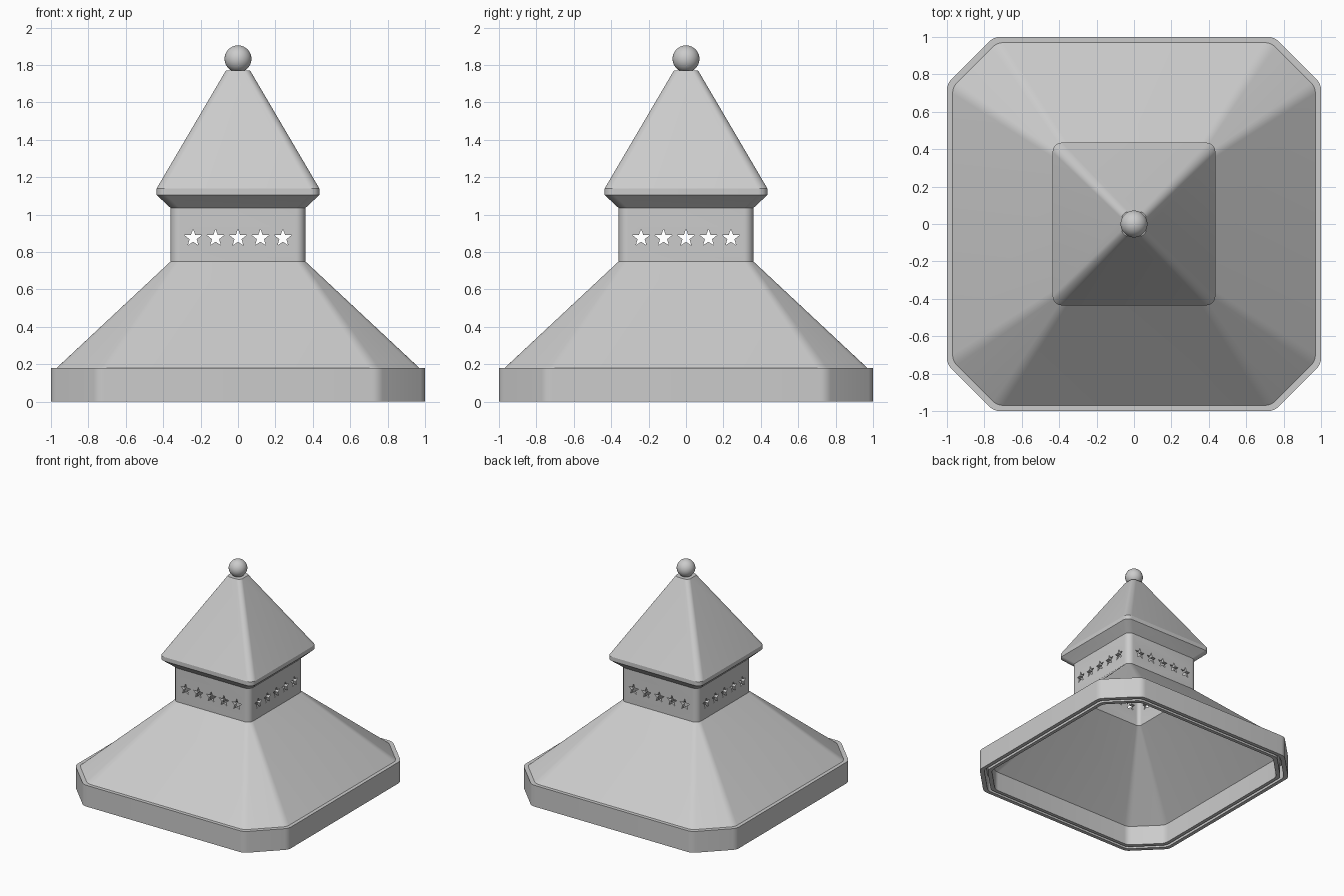
import bpy, bmesh, math
from mathutils import Matrix

if "Cube" in bpy.data.objects:
    bpy.data.objects.remove(bpy.data.objects["Cube"])

grey = bpy.data.materials.new("light_grey")
grey.diffuse_color = (0.6, 0.6, 0.6, 1)
grey.use_nodes = True
grey.node_tree.nodes["Principled BSDF"].inputs["Base Color"].default_value = grey.diffuse_color

STEPS = 4                       # segments in each 45 degree corner arc
ROUND = 2 - math.sqrt(2)        # chamfer at which two arcs join to one round corner


def ring(half, r, chamfer=None):
    """Square outline with chamfered and filleted corners."""
    c = r * ROUND if chamfer is None else chamfer
    far = half - c - r * math.tan(math.pi / 8)
    near = half - r
    corner = []
    for cx, cy, start in ((near, far, 0), (far, near, 45)):
        for i in range(STEPS + 1):
            a = math.radians(start + 45 * i / STEPS)
            corner.append((cx + r * math.cos(a), cy + r * math.sin(a)))
    pts = []
    for _ in range(4):
        pts += corner
        corner = [(-y, x) for x, y in corner]
    return pts


def finish(bm, name):
    bmesh.ops.remove_doubles(bm, verts=bm.verts, dist=1e-5)
    bmesh.ops.recalc_face_normals(bm, faces=bm.faces)
    me = bpy.data.meshes.new(name)
    bm.to_mesh(me)
    bm.free()
    me.materials.append(grey)
    ob = bpy.data.objects.new(name, me)
    bpy.context.collection.objects.link(ob)
    return ob


def loft(name, sections, closed=False, caps=False):
    """Skin a list of (z, outline) sections."""
    bm = bmesh.new()
    loops = [[bm.verts.new((x, y, z)) for x, y in pts] for z, pts in sections]
    pairs = list(zip(loops, loops[1:]))
    if closed:
        pairs.append((loops[-1], loops[0]))
    for a, b in pairs:
        n = len(a)
        for i in range(n):
            j = (i + 1) % n
            bm.faces.new((a[i], a[j], b[j], b[i]))
    if caps:
        bm.faces.new(loops[0])
        bm.faces.new(loops[-1])
    return finish(bm, name)


def smooth(ob):
    bpy.ops.object.select_all(action='DESELECT')
    ob.select_set(True)
    bpy.context.view_layer.objects.active = ob
    bpy.ops.object.shade_smooth_by_angle(angle=math.radians(25))


def octagon(half):
    return ring(half, 0.08, 0.25 - 0.4 * (1 - half))


# Hollow lower roof with its chamfered base rim and the groove under it
lower_roof = loft("lower_roof_and_rim", [
    (0.75, ring(0.36, 0.05)),
    (0.18, octagon(0.97)), (0.18, octagon(1.0)), (0, octagon(1.0)),
    (0, octagon(0.968)), (0.13, octagon(0.968)),
    (0.13, octagon(0.945)), (0, octagon(0.945)),
    (0, octagon(0.915)), (0.17, octagon(0.915)),
    (0.71, ring(0.33, 0.03)), (0.75, ring(0.33, 0.03))])

# Square tower wall
tower = loft("tower", [
    (0.75, ring(0.36, 0.05)), (1.035, ring(0.36, 0.05)),
    (1.035, ring(0.33, 0.03)), (0.75, ring(0.33, 0.03))], closed=True)

# Five star openings through each tower wall
bm = bmesh.new()
for side in range(4):
    turn = Matrix.Rotation(side * math.pi / 2, 4, 'Z')
    for k in range(-2, 3):
        outline = []
        for i in range(10):
            a = math.pi / 2 + i * math.pi / 5
            r = 0.02 if i % 2 else 0.048
            outline.append((0.12 * k + r * math.cos(a), 0.875 + r * math.sin(a)))
        front, back = ([bm.verts.new(turn @ Matrix.Translation((x, y, z)).translation)
                        for x, z in outline] for y in (-0.40, -0.305))
        bm.faces.new(front)
        bm.faces.new(back)
        for i in range(10):
            j = (i + 1) % 10
            bm.faces.new((front[i], front[j], back[j], back[i]))
cutter = finish(bm, "star_cutter")
cutter.hide_render = True
mod = tower.modifiers.new("stars", 'BOOLEAN')
mod.operation = 'DIFFERENCE'
mod.solver = 'EXACT'
mod.object = cutter
bpy.context.view_layer.objects.active = tower
bpy.ops.object.modifier_apply(modifier=mod.name)
bpy.data.objects.remove(cutter)

# Flared upper roof, hollow inside
upper_roof = loft("upper_roof", [
    (1.77, ring(0.065, 0.035)), (1.14, ring(0.435, 0.05)),
    (1.105, ring(0.435, 0.05)), (1.035, ring(0.36, 0.05)),
    (1.035, ring(0.33, 0.03)), (1.11, ring(0.40, 0.03)),
    (1.13, ring(0.40, 0.03)), (1.71, ring(0.06, 0.03))], caps=True)

# Ball finial
bm = bmesh.new()
bmesh.ops.create_uvsphere(bm, u_segments=32, v_segments=16, radius=0.072,
                          matrix=Matrix.Translation((0, 0, 1.833)))
finial = finish(bm, "ball_finial")

for ob in (lower_roof, tower, upper_roof, finial):
    smooth(ob)
